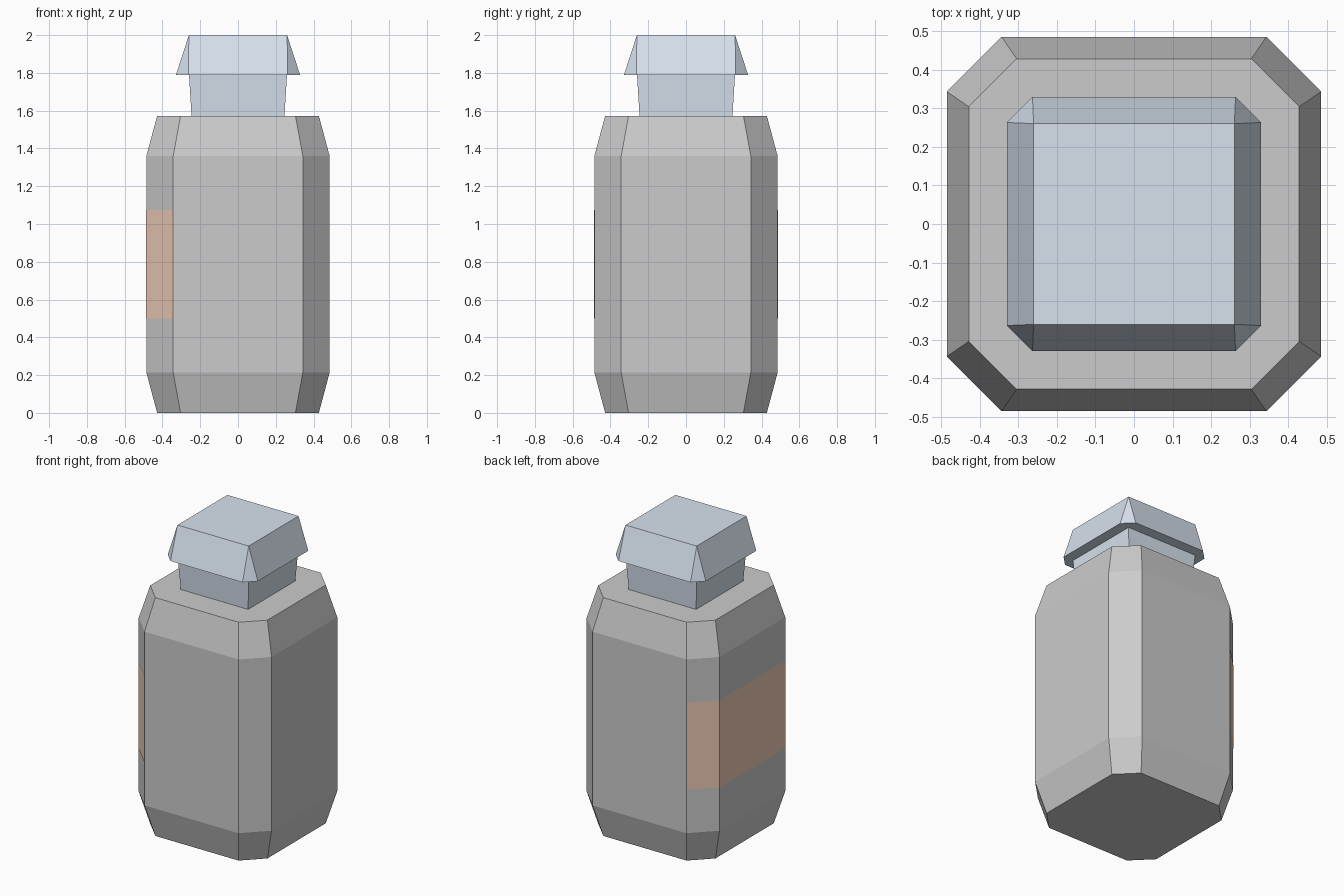
import bpy, bmesh

if "Cube" in bpy.data.objects:
    bpy.data.objects.remove(bpy.data.objects["Cube"])


def material(name, colour):
    mat = bpy.data.materials.new(name)
    mat.diffuse_color = (*colour, 1)
    mat.use_nodes = True
    mat.node_tree.nodes["Principled BSDF"].inputs["Base Color"].default_value = mat.diffuse_color
    return mat


def octagon(half, flat, z):
    """Square of half-width `half` whose sides stop at `flat`, starting at the front-right corner."""
    pts = []
    a, b = half, flat
    for _ in range(4):
        pts.append((a, b))
        pts.append((b, a))
        pts[-2:] = [(half, flat), (flat, half)]
        break
    ring = []
    for turn in range(4):
        for x, y in pts:
            for _ in range(turn):
                x, y = -y, x
            ring.append((x, y, z))
    return ring


def make_object(name, bm, mat=None):
    mesh = bpy.data.meshes.new(name)
    bm.to_mesh(mesh)
    bm.free()
    obj = bpy.data.objects.new(name, mesh)
    bpy.context.collection.objects.link(obj)
    if mat:
        mesh.materials.append(mat)
    return obj


def loft(name, sections, mat=None):
    """Closed solid through (half, flat, z) sections; half == flat gives a square."""
    bm = bmesh.new()
    rings = [[bm.verts.new(p) for p in octagon(*s)] for s in sections]
    for low, high in zip(rings, rings[1:]):
        for i in range(8):
            j = (i + 1) % 8
            bm.faces.new((low[i], low[j], high[j], high[i]))
    bm.faces.new(rings[0][::-1])
    bm.faces.new(rings[-1])
    bmesh.ops.remove_doubles(bm, verts=bm.verts, dist=1e-4)
    bmesh.ops.recalc_face_normals(bm, faces=bm.faces)
    return make_object(name, bm, mat)


blue = material("pale_blue", (0.68, 0.76, 0.85))
orange = material("dull_orange", (0.85, 0.60, 0.47))

# Bottle body with bevelled shoulder and base
loft("bottle_body", [(0.428, 0.304, 0), (0.485, 0.343, 0.213),
                     (0.485, 0.343, 1.36), (0.428, 0.304, 1.573)])

# Square neck and flared cap
loft("neck", [(0.246, 0.246, 1.573), (0.26, 0.26, 1.80)], blue)
loft("cap", [(0.329, 0.263, 1.788), (0.26, 0.26, 2.0)], blue)

# Label wrapped over the left side and its two corner faces
bm = bmesh.new()
low, high = ([bm.verts.new(p) for p in octagon(0.487, 0.344, z)[2:]] for z in (0.5, 1.075))
for i in range(1, 4):
    bm.faces.new((low[i - 1], low[i], high[i], high[i - 1]))
bmesh.ops.delete(bm, geom=[v for v in bm.verts if not v.link_faces], context='VERTS')
make_object("label", bm, orange)
